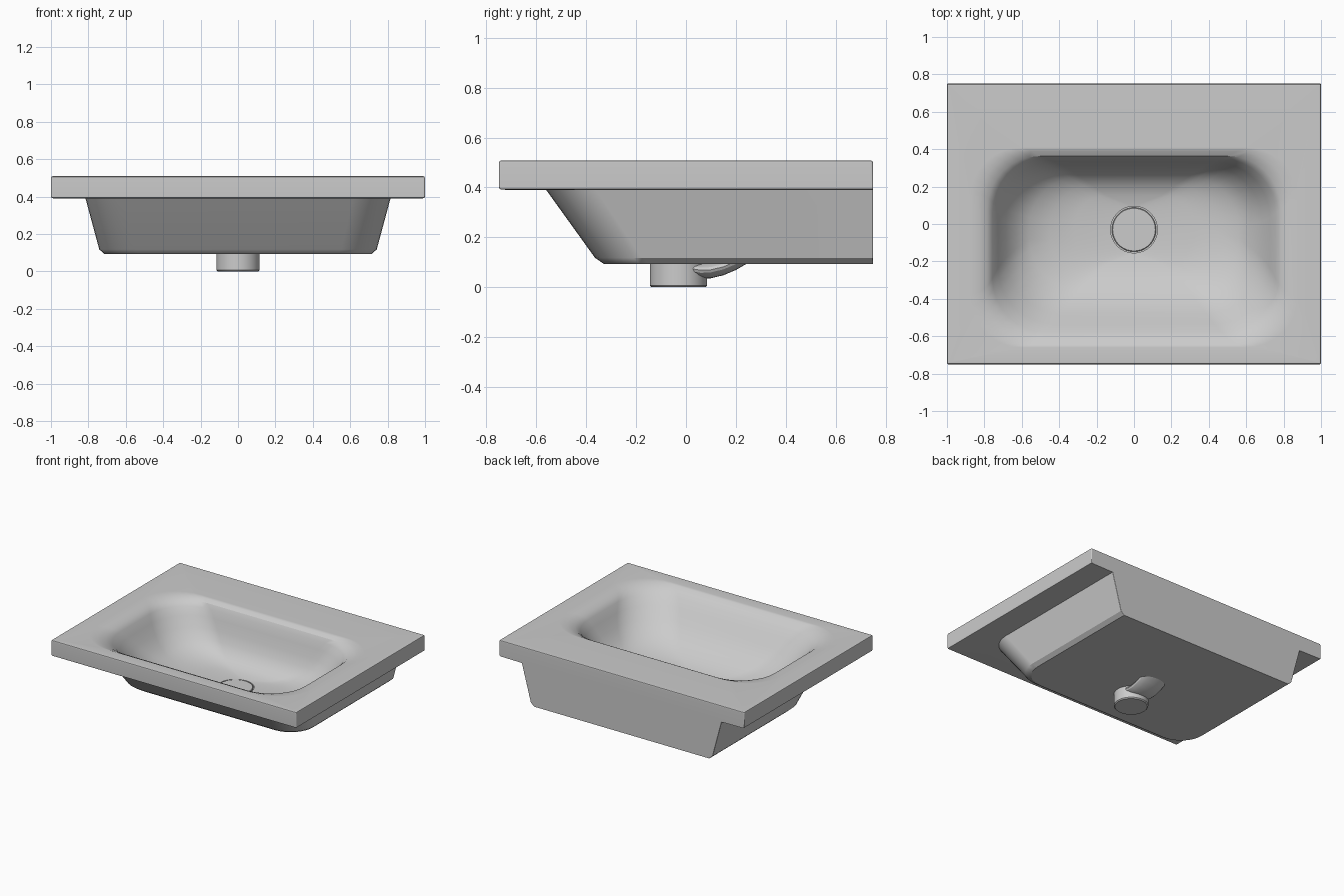
import bpy
import bmesh
from math import sin, cos, pi, radians

if "Cube" in bpy.data.objects:
    bpy.data.objects.remove(bpy.data.objects["Cube"], do_unlink=True)

ceramic = bpy.data.materials.new("light grey ceramic")
ceramic.use_nodes = True
grey = (0.6, 0.6, 0.6, 1)
ceramic.diffuse_color = grey
ceramic.node_tree.nodes["Principled BSDF"].inputs["Base Color"].default_value = grey


def rounded_ring(half_x, front, back, r_front, r_back, z, steps=8):
    """Closed rounded rectangle, starting at the back left corner."""
    corners = [(half_x - r_back, back - r_back, r_back),
               (r_back - half_x, back - r_back, r_back),
               (r_front - half_x, front + r_front, r_front),
               (half_x - r_front, front + r_front, r_front)]
    ring = []
    for quarter, (cx, cy, r) in enumerate(corners):
        for i in range(steps + 1):
            a = (quarter + i / steps) * pi / 2
            ring.append((cx + r * cos(a), cy + r * sin(a), z))
    return ring


def circle_ring(r, z, y=-0.03, count=36):
    return [(r * cos(2 * pi * i / count), y + r * sin(2 * pi * i / count), z)
            for i in range(count)]


def loft(name, rings):
    """Skin a stack of rings and cap both ends."""
    bm = bmesh.new()
    loops = [[bm.verts.new(p) for p in ring] for ring in rings]
    n = len(loops[0])
    for low, high in zip(loops, loops[1:]):
        for i in range(n):
            j = (i + 1) % n
            bm.faces.new((low[i], low[j], high[j], high[i]))
    bm.faces.new(loops[0][::-1])
    bm.faces.new(loops[-1])
    bmesh.ops.recalc_face_normals(bm, faces=bm.faces)
    mesh = bpy.data.meshes.new(name)
    bm.to_mesh(mesh)
    bm.free()
    mesh.materials.append(ceramic)
    obj = bpy.data.objects.new(name, mesh)
    bpy.context.collection.objects.link(obj)
    bpy.ops.object.select_all(action='DESELECT')
    obj.select_set(True)
    bpy.context.view_layer.objects.active = obj
    bpy.ops.object.shade_smooth_by_angle(angle=radians(30))
    # Keep the large flat faces evenly shaded
    weighted = obj.modifiers.new("flat_faces", 'WEIGHTED_NORMAL')
    weighted.keep_sharp = True
    return obj


# Underside body: square at the wall, rounded at the front
body = [rounded_ring(0.715, -0.33, 0.75, 0.18, 0.004, 0.094),
        rounded_ring(0.742, -0.365, 0.75, 0.19, 0.004, 0.118),
        rounded_ring(0.815, -0.56, 0.75, 0.20, 0.004, 0.389)]

# Rectangular counter slab with softened edges
slab = [rounded_ring(0.99, -0.74, 0.75, 0.008, 0.005, 0.391),
        rounded_ring(0.997, -0.747, 0.75, 0.008, 0.005, 0.394),
        rounded_ring(1.0, -0.75, 0.75, 0.008, 0.005, 0.401),
        rounded_ring(1.0, -0.75, 0.75, 0.008, 0.008, 0.499),
        rounded_ring(0.997, -0.747, 0.747, 0.008, 0.008, 0.506),
        rounded_ring(0.99, -0.74, 0.74, 0.008, 0.008, 0.509)]

# Bowl: soft rim, steep back, gentle front, dished floor
bowl_profile = [(0.88, -0.66, 0.41, 0.28, 0.509),
                (0.83, -0.645, 0.39, 0.28, 0.503),
                (0.785, -0.615, 0.363, 0.28, 0.488),
                (0.757, -0.58, 0.348, 0.29, 0.458),
                (0.727, -0.535, 0.333, 0.30, 0.405),
                (0.685, -0.48, 0.313, 0.30, 0.335),
                (0.63, -0.42, 0.287, 0.29, 0.27),
                (0.56, -0.35, 0.252, 0.27, 0.22),
                (0.45, -0.28, 0.207, 0.23, 0.184),
                (0.32, -0.215, 0.155, 0.17, 0.164),
                (0.125, -0.155, 0.095, 0.125, 0.153),
                (0.125, -0.155, 0.095, 0.125, 0.135)]
bowl = [rounded_ring(x, front, back, r, r, z)
        for x, front, back, r, z in bowl_profile]
loft("basin", body + slab + bowl)

# Drain cover, set into the bowl floor with a narrow gap around it
loft("drain_cover", [circle_ring(0.118, 0.13), circle_ring(0.118, 0.153),
                     circle_ring(0.114, 0.156)])

# Outlet pipe below the basin
loft("drain_outlet", [circle_ring(0.108, 0.0), circle_ring(0.115, 0.007),
                      circle_ring(0.115, 0.11)])

# Broad overflow duct curving from the outlet up into the body
duct_path = [(0.02, 0.075), (0.06, 0.068), (0.10, 0.070),
             (0.15, 0.082), (0.20, 0.103), (0.25, 0.132)]
loft("overflow_duct", [[(0.1 * cos(k * pi / 10), y, z + 0.034 * sin(k * pi / 10))
                        for k in range(20)] for y, z in duct_path])
